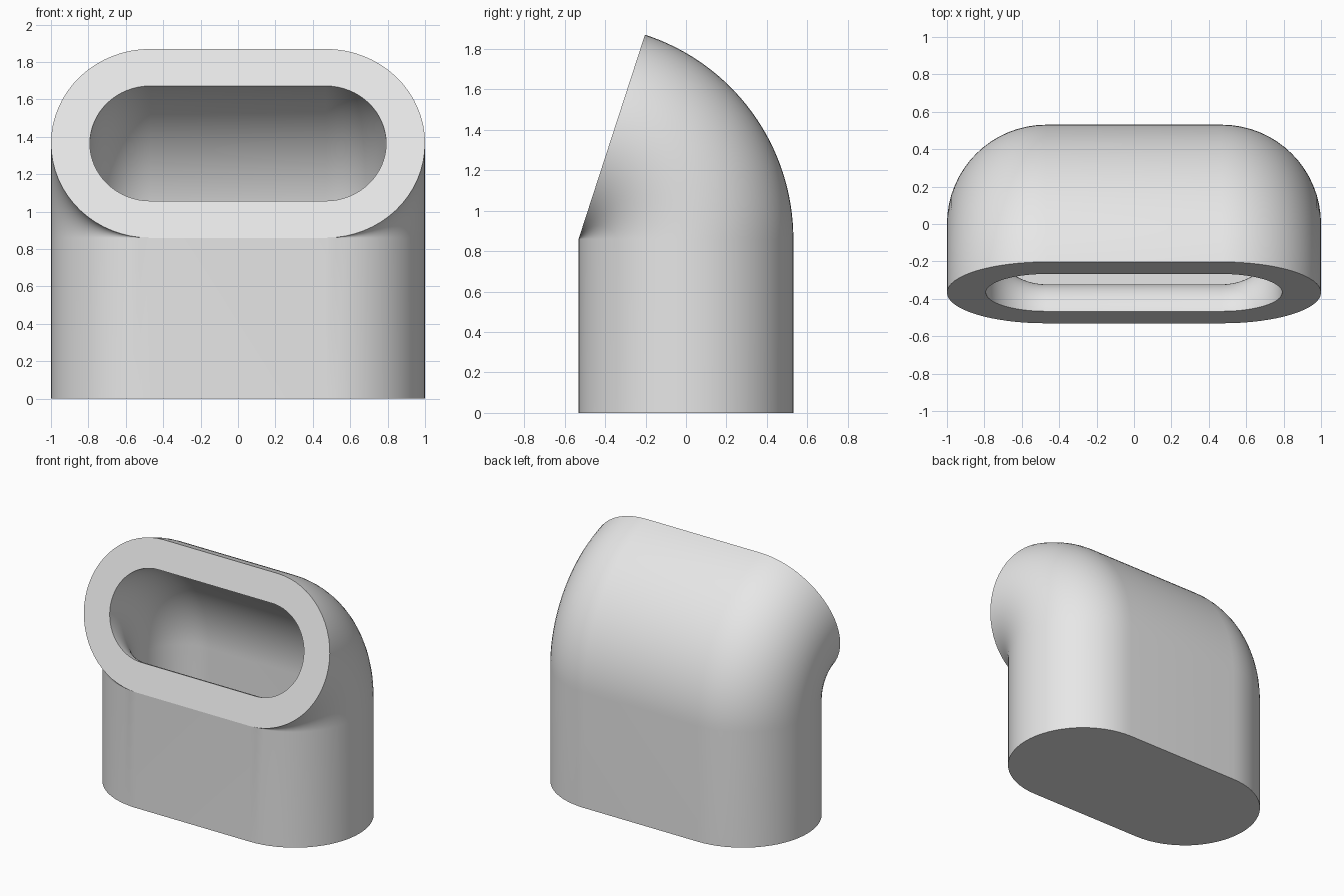
import bpy, bmesh, math
from mathutils import Matrix, Vector

if "Cube" in bpy.data.objects:
    bpy.data.objects.remove(bpy.data.objects["Cube"])

HALF = 0.469              # half length of the straight part of the section
OUTER, INNER = 0.531, 0.323
BEND_Z, FLOOR_Z = 0.86, 0.2
BEND = math.radians(72)
ARC, STEPS = 32, 32
PIVOT = Vector((0, -OUTER, BEND_Z))

grey = bpy.data.materials.new("light_grey")
grey.use_nodes = True
grey.diffuse_color = (0.8, 0.8, 0.8, 1)
grey.node_tree.nodes["Principled BSDF"].inputs["Base Color"].default_value = (0.8, 0.8, 0.8, 1)


def stadium(radius):
    """Rounded slot section lying flat, centred on the origin."""
    points = []
    for side in (0, 1):
        for i in range(ARC + 1):
            a = math.pi * (i / ARC + side - 0.5)
            cx = HALF if side == 0 else -HALF
            points.append(Vector((cx + radius * math.cos(a), radius * math.sin(a), 0)))
    return points


def sweep(bm, radius, start_z):
    """Sweep the section straight up, then around the bend; return first and last rings."""
    section = stadium(radius)
    rings = [[bm.verts.new(p + Vector((0, 0, start_z))) for p in section]]
    for k in range(STEPS + 1):
        turn = Matrix.Rotation(BEND * k / STEPS, 3, 'X')
        rings.append([bm.verts.new(PIVOT + turn @ (p + Vector((0, OUTER, 0))))
                      for p in section])
    for low, high in zip(rings, rings[1:]):
        bridge(bm, low, high, True)
    return rings[0], rings[-1]


def bridge(bm, a, b, smooth):
    for i in range(len(a)):
        j = (i + 1) % len(a)
        bm.faces.new((a[i], a[j], b[j], b[i])).smooth = smooth


bm = bmesh.new()
# Outer shell, hollow lining, flat rim, base and hollow floor
base, outer_end = sweep(bm, OUTER, 0)
floor, inner_end = sweep(bm, INNER, FLOOR_Z)
bridge(bm, outer_end, inner_end, False)
bm.faces.new(base)
bm.faces.new(floor)
# Collapse the pinched line at the inside of the bend
bmesh.ops.remove_doubles(bm, verts=bm.verts, dist=0.0002)
bmesh.ops.dissolve_degenerate(bm, edges=bm.edges, dist=0.0001)
bmesh.ops.recalc_face_normals(bm, faces=bm.faces)

mesh = bpy.data.meshes.new("bent_slot_pipe")
bm.to_mesh(mesh)
bm.free()
mesh.materials.append(grey)
pipe = bpy.data.objects.new("bent_slot_pipe", mesh)
bpy.context.collection.objects.link(pipe)
